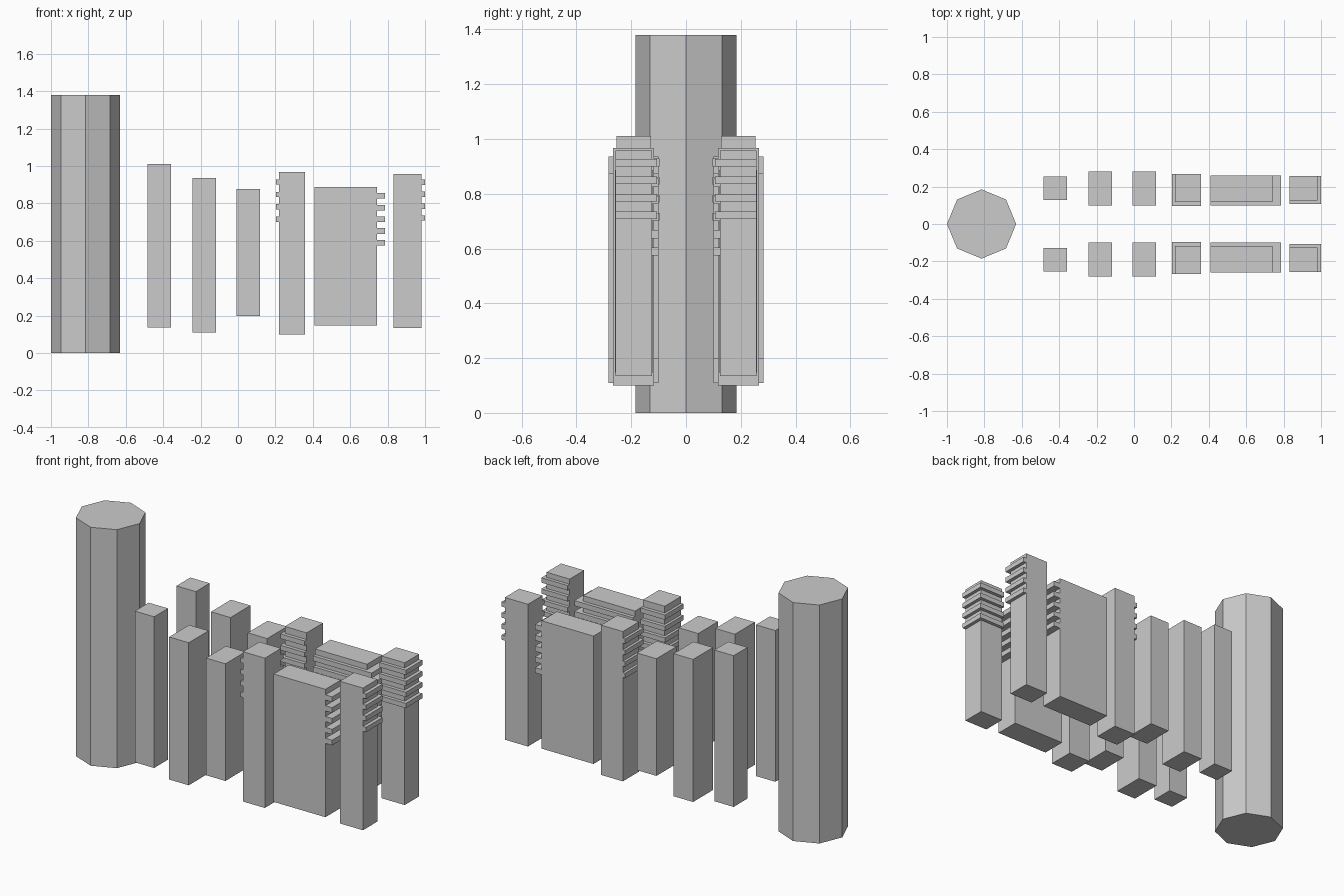
import bpy, bmesh, math

cube = bpy.data.objects.get("Cube")
if cube:
    bpy.data.objects.remove(cube, do_unlink=True)

GREY = (0.6, 0.6, 0.6, 1.0)
grey = bpy.data.materials.new("plain grey")
grey.use_nodes = True
grey.diffuse_color = GREY
grey.node_tree.nodes["Principled BSDF"].inputs["Base Color"].default_value = GREY


def add_prism(bm, outline, z0, z1):
    """Extrude a flat outline between two heights."""
    face = bm.faces.new([bm.verts.new((x, y, z0)) for x, y in outline])
    top = bmesh.ops.extrude_face_region(bm, geom=[face], use_keep_orig=True)
    for v in top["geom"]:
        if isinstance(v, bmesh.types.BMVert):
            v.co.z = z1


def finish(bm, name):
    bmesh.ops.recalc_face_normals(bm, faces=bm.faces)
    mesh = bpy.data.meshes.new(name)
    bm.to_mesh(mesh)
    bm.free()
    mesh.materials.append(grey)
    bpy.context.collection.objects.link(bpy.data.objects.new(name, mesh))


def block(name, x, y, z, ridge_x=None, ridge_y=None, tops=(), thick=0.028):
    """Mirrored pair of blocks; ridges wrap one end and the inner face."""
    for side, s in (("front", -1), ("back", 1)):
        bm = bmesh.new()
        (x0, x1), (y0, y1) = x, y
        add_prism(bm, [(x0, s * y0), (x1, s * y0), (x1, s * y1), (x0, s * y1)], *z)
        for t in tops:
            # near is the ridged end of the block, far the plain end
            near, far = (x1, x0) if ridge_x > x1 else (x0, x1)
            ell = [(far, ridge_y), (ridge_x, ridge_y), (ridge_x, y1),
                   (near, y1), (near, y0), (far, y0)]
            add_prism(bm, [(px, s * py) for px, py in ell], t - thick, t)
        finish(bm, f"{side}_{name}")


def steps(top, count, pitch):
    return [top - i * pitch for i in range(count)]


# Tall octagonal column
bm = bmesh.new()
angles = [i * math.tau / 8 for i in range(8)]
add_prism(bm, [(-0.815 + 0.185 * math.cos(a), 0.185 * math.sin(a)) for a in angles], 0, 1.38)
finish(bm, "column")

# Plain posts
block("outer_post", (-0.483, -0.359), (0.127, 0.254), (0.135, 1.01))
block("middle_post", (-0.243, -0.118), (0.1, 0.282), (0.11, 0.935))
block("inner_post", (-0.008, 0.117), (0.1, 0.282), (0.198, 0.876))

# Ridged blocks
block("ridged_post", (0.218, 0.358), (0.117, 0.266), (0.1, 0.967),
      0.203, 0.097, steps(0.928, 4, 0.0662))
block("wide_panel", (0.41, 0.742), (0.12, 0.26), (0.147, 0.887),
      0.785, 0.1, steps(0.855, 5, 0.0627), 0.03)
block("end_post", (0.832, 0.98), (0.125, 0.257), (0.134, 0.957),
      1.0, 0.106, steps(0.927, 4, 0.064))
